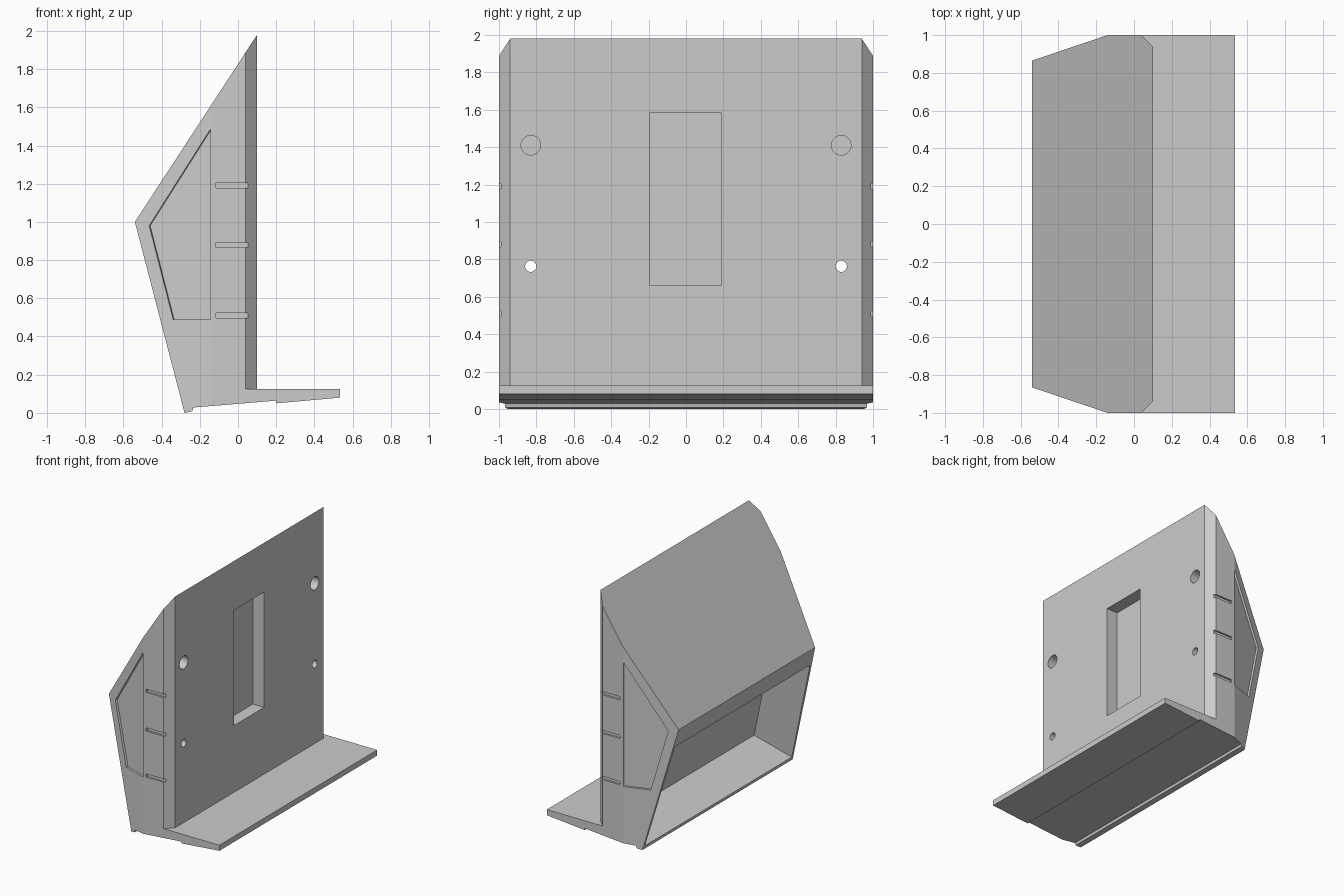
import bpy
import bmesh
from mathutils import Vector

if "Cube" in bpy.data.objects:
    bpy.data.objects.remove(bpy.data.objects["Cube"], do_unlink=True)

grey = bpy.data.materials.new("light_grey")
grey.use_nodes = True
grey.diffuse_color = (0.6, 0.6, 0.6, 1)
grey.node_tree.nodes["Principled BSDF"].inputs["Base Color"].default_value = (0.6, 0.6, 0.6, 1)


def prism(name, points, sweep):
    """Solid made by sweeping a flat outline along a vector."""
    bm = bmesh.new()
    face = bm.faces.new([bm.verts.new(p) for p in points])
    swept = bmesh.ops.extrude_face_region(bm, geom=[face], use_keep_orig=True)["geom"]
    verts = [v for v in swept if isinstance(v, bmesh.types.BMVert)]
    bmesh.ops.translate(bm, verts=verts, vec=sweep)
    bmesh.ops.recalc_face_normals(bm, faces=bm.faces)
    mesh = bpy.data.meshes.new(name)
    bm.to_mesh(mesh)
    bm.free()
    mesh.materials.append(grey)
    obj = bpy.data.objects.new(name, mesh)
    bpy.context.collection.objects.link(obj)
    return obj


def box(name, x, y, z):
    corners = [(x[0], y[0], z[0]), (x[1], y[0], z[0]), (x[1], y[1], z[0]), (x[0], y[1], z[0])]
    return prism(name, corners, (0, 0, z[1] - z[0]))


def cylinder(name, radius, x, y, z):
    bpy.ops.mesh.primitive_cylinder_add(
        vertices=32, radius=radius, depth=x[1] - x[0],
        location=((x[0] + x[1]) / 2, y, z), rotation=(0, 1.5708, 0))
    obj = bpy.context.object
    obj.name = name
    obj.data.materials.append(grey)
    return obj


def cut(cutter):
    """Subtract a cutter from the body, then discard it."""
    cutter.hide_render = True
    mod = body.modifiers.new(cutter.name, 'BOOLEAN')
    mod.operation, mod.solver, mod.object = 'DIFFERENCE', 'EXACT', cutter
    bpy.context.view_layer.objects.active = body
    bpy.ops.object.modifier_apply(modifier=mod.name)
    bpy.data.objects.remove(cutter, do_unlink=True)


# Body: wedge housing and front ledge as one side profile
profile = [(-0.54, 1.0), (0.1, 1.98), (0.1, 0.125), (0.535, 0.125), (0.535, 0.08),
           (0.2, 0.05), (0.2, 0.064), (-0.235, 0.028), (-0.24, 0.008), (-0.28, 0)]
body = prism("housing", [(x, -1, z) for x, z in profile], (0, 2, 0))

TAPER = 0.3375
panel = [(-0.145, 1.485), (-0.465, 0.98), (-0.34, 0.49), (-0.145, 0.49)]

for s in (-1, 1):
    # Tapered rear sides and chamfered plate edges
    cut(prism("taper", [(0, s * (1 + 0.14 * TAPER), -1), (-0.74, s * (1 - 0.6 * TAPER), -1),
                        (-0.74, s * 1.3, -1), (0, s * 1.3, -1)], (0, 0, 4)))
    cut(prism("chamfer", [(-0.02, s * 1.06, 0.125), (0.2, s * 0.84, 0.125),
                          (0.2, s * 1.06, 0.125)], (0, 0, 3)))

    # Shallow side panel, sunk square to the tapered face
    out = Vector((-TAPER, s, 0)).normalized()
    base = [Vector((x, s * (1 + TAPER * (x + 0.14)), z)) + out * 0.02 for x, z in panel]
    cut(prism("side_panel", base, out * -0.037))

    # Side grooves
    for z in (0.51, 0.88, 1.19):
        cut(box("groove", (-0.115, 0.052), sorted((s * 0.985, s * 1.1)), (z - 0.013, z + 0.013)))

# Rear cavity, sunk square to the lower rear face
inward = Vector((1, 0, 0.26)).normalized()
opening = [(0.93, 0.028), (0.855, 0.85), (-0.855, 0.85), (-0.93, 0.028)]
rim = [Vector((-0.28 - 0.26 * z, y, z)) - inward * 0.1 for y, z in opening]
cut(prism("cavity", rim, inward * 0.445))

# Plate pocket and mounting holes
cut(box("pocket", (0, 0.3), (-0.195, 0.188), (0.66, 1.585)))
for s in (-1, 1):
    cut(cylinder("upper_hole", 0.052, (-0.05, 0.3), s * 0.83, 1.41))
    cut(cylinder("lower_hole", 0.03, (-0.2, 0.3), s * 0.83, 0.763))

# Flat faces with softly shaded holes
bpy.ops.object.select_all(action='DESELECT')
body.select_set(True)
bpy.context.view_layer.objects.active = body
bpy.ops.object.shade_smooth_by_angle(angle=0.26)
